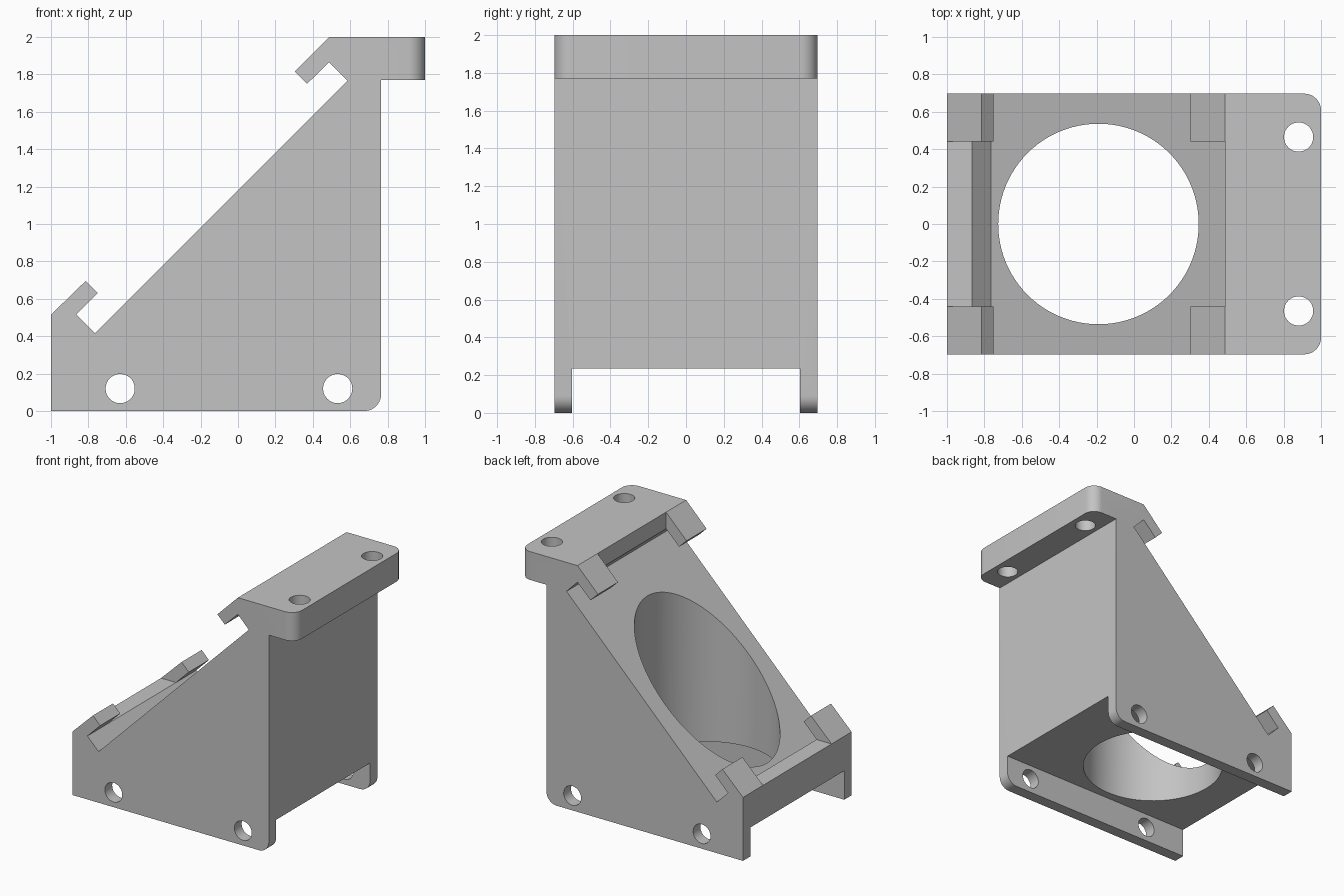
import bpy
import bmesh
import math

default = bpy.data.objects.get("Cube")
if default:
    bpy.data.objects.remove(default, do_unlink=True)

HALF = 0.697      # half width of the bracket
FLANGE_Z = 1.77   # underside of the top flange

# Single grey material
grey = bpy.data.materials.new("light_grey")
grey.use_nodes = True
colour = (0.55, 0.55, 0.55, 1)
grey.diffuse_color = colour
grey.node_tree.nodes["Principled BSDF"].inputs["Base Color"].default_value = colour

# Side profile (x, z): wedge, top flange and clip hooks
profile = [
    (-1, 0), (0.765, 0), (0.765, FLANGE_Z), (1, FLANGE_Z), (1, 2),
    (0.487, 2), (0.303, 1.816), (0.37, 1.75), (0.487, 1.865), (0.585, 1.765),
    (-0.765, 0.415), (-0.865, 0.515), (-0.75, 0.63), (-0.815, 0.695), (-1, 0.515),
]
bm = bmesh.new()
side = bm.faces.new([bm.verts.new((x, -HALF, z)) for x, z in profile])
grown = bmesh.ops.extrude_face_region(bm, geom=[side])["geom"]
bmesh.ops.translate(bm, vec=(0, 2 * HALF, 0),
                    verts=[v for v in grown if isinstance(v, bmesh.types.BMVert)])
bmesh.ops.recalc_face_normals(bm, faces=bm.faces)


def is_rounded(edge):
    a, b = (v.co for v in edge.verts)
    flange_corner = min(a.x, b.x) > 0.99 and abs(a.z - b.z) > 0.1
    heel = min(a.x, b.x) > 0.7 and max(a.z, b.z) < 0.01
    return flange_corner or heel


# Rounded flange corners and rounded heel
bmesh.ops.bevel(bm, geom=[e for e in bm.edges if is_rounded(e)], offset=0.09,
                offset_type='OFFSET', segments=10, profile=0.5, affect='EDGES')
mesh = bpy.data.meshes.new("angled_bracket")
bm.to_mesh(mesh)
bm.free()
bracket = bpy.data.objects.new("angled_bracket", mesh)
bpy.context.collection.objects.link(bracket)
mesh.materials.append(grey)


def cut(cutter):
    """Subtract the cutter from the bracket, then remove it."""
    cutter.hide_render = True
    cutter.data.materials.append(grey)
    mod = bracket.modifiers.new("cut", 'BOOLEAN')
    mod.operation = 'DIFFERENCE'
    mod.solver = 'EXACT'
    mod.object = cutter
    bpy.context.view_layer.objects.active = bracket
    bpy.ops.object.modifier_apply(modifier=mod.name)
    bpy.data.objects.remove(cutter, do_unlink=True)


def cut_box(x0, x1, half_y, z0, z1):
    bpy.ops.mesh.primitive_cube_add(size=1, location=((x0 + x1) / 2, 0, (z0 + z1) / 2))
    box = bpy.context.object
    box.scale = (x1 - x0, 2 * half_y, z1 - z0)
    bpy.context.view_layer.update()
    cut(box)


def cut_hole(location, radius, depth, along_y=False, sides=48):
    turn = (math.pi / 2, 0, 0) if along_y else (0, 0, 0)
    bpy.ops.mesh.primitive_cylinder_add(vertices=sides, radius=radius, depth=depth,
                                        location=location, rotation=turn)
    cut(bpy.context.object)


# Gaps between the paired hooks, lower then upper
cut_box(-1.2, -0.7, 0.44, 0.515, 0.9)
cut_box(0.2, 0.487, 0.44, 1.7, 2.2)

# Channel underneath, leaving two side skirts
cut_box(-1.2, 1.2, 0.603, -0.2, 0.235)

# Large vertical opening
cut_hole((-0.19, 0, 1), 0.536, 3, sides=96)

# Screw holes through the skirts and the flange
for x in (-0.63, 0.533):
    cut_hole((x, 0, 0.12), 0.078, 2, along_y=True)
for y in (-0.465, 0.465):
    cut_hole((0.88, y, 1.9), 0.078, 0.8)

# Smooth rounds with crisp edges
bpy.ops.object.select_all(action='DESELECT')
bracket.select_set(True)
bpy.context.view_layer.objects.active = bracket
bpy.ops.object.shade_smooth_by_angle(angle=math.radians(30))
